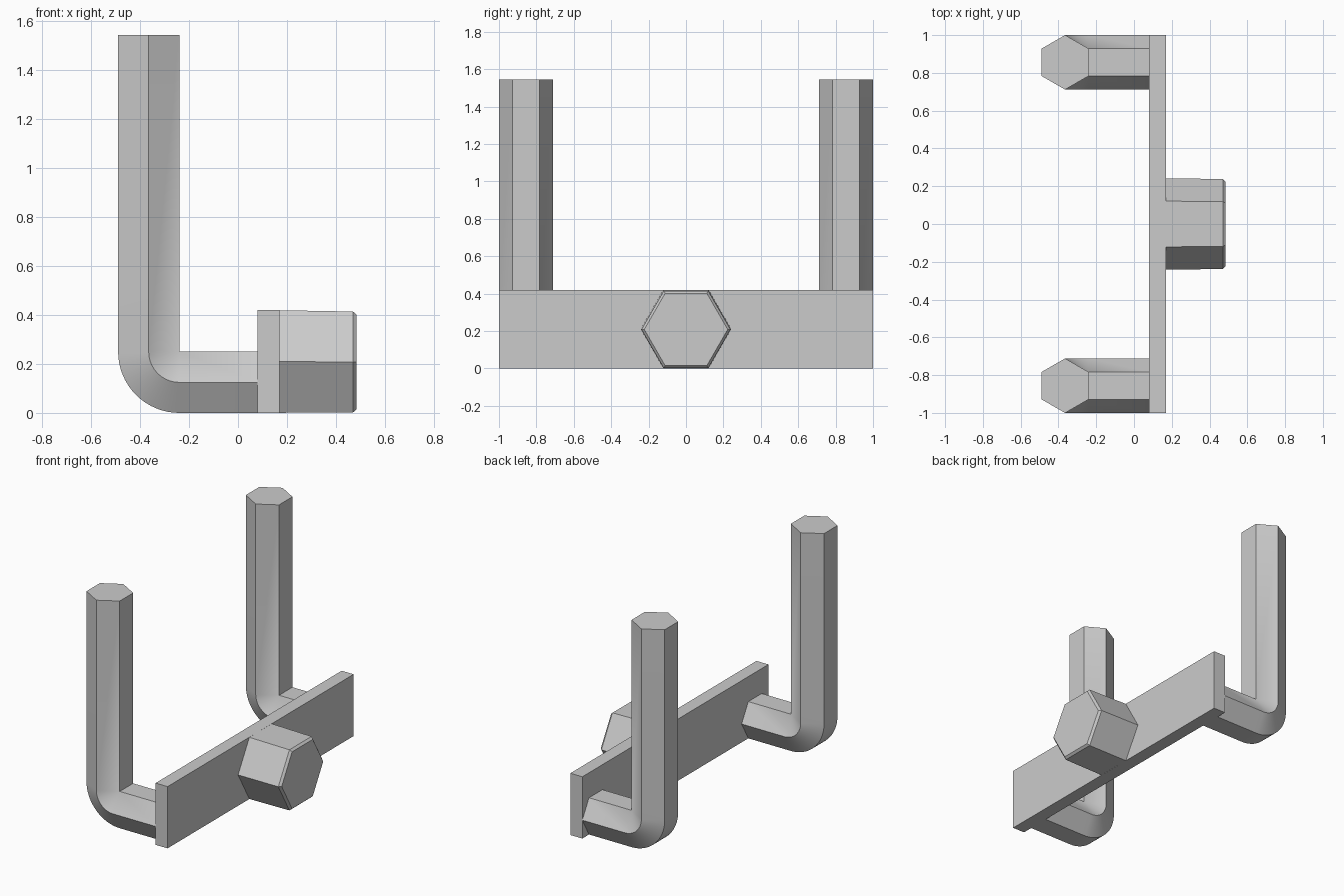
import bpy, bmesh, math

if "Cube" in bpy.data.objects:
    bpy.data.objects.remove(bpy.data.objects["Cube"], do_unlink=True)

grey = bpy.data.materials.new("light grey")
grey.use_nodes = True
colour = (0.6, 0.6, 0.6, 1)
grey.diffuse_color = colour
grey.node_tree.nodes["Principled BSDF"].inputs["Base Color"].default_value = colour


def loft(name, rings):
    """Skin a list of equal-length point rings and cap both ends."""
    bm = bmesh.new()
    loops = [[bm.verts.new(p) for p in ring] for ring in rings]
    for a, b in zip(loops, loops[1:]):
        for i in range(len(a)):
            j = (i + 1) % len(a)
            bm.faces.new((a[i], a[j], b[j], b[i]))
    bm.faces.new(loops[0][::-1])
    bm.faces.new(loops[-1])
    bmesh.ops.remove_doubles(bm, verts=bm.verts, dist=0.0002)
    bmesh.ops.recalc_face_normals(bm, faces=bm.faces)
    mesh = bpy.data.meshes.new(name)
    bm.to_mesh(mesh)
    bm.free()
    mesh.materials.append(grey)
    obj = bpy.data.objects.new(name, mesh)
    bpy.context.collection.objects.link(obj)
    return obj


def hexagon(radius):
    """Points as (across, up), with corners at the sides and flats above and below."""
    return [(radius * math.cos(i * math.pi / 3), radius * math.sin(i * math.pi / 3))
            for i in range(6)]


# Flat cross plate
loft("cross_plate", [[(x, -1, 0), (x, 1, 0), (x, 1, 0.42), (x, -1, 0.42)]
                     for x in (0.08, 0.17)])

# Hexagonal knob, slightly tapered with a chamfered end
knob_stations = [(0.165, 0.242, 0.21), (0.47, 0.238, 0.208), (0.485, 0.223, 0.208)]
loft("hex_knob", [[(x, y, z + up) for y, up in hexagon(r)]
                  for x, r, z in knob_stations])

# Two hexagonal bars, each bent upward through a quarter turn
RADIUS = 0.1443
BEND = 0.125
CORNER_X, CORNER_Z = -0.24, 0.25
TOP = 1.545
STEPS = 16


def bar_ring(cx, cz, angle, y):
    # angle is the outward direction from the bend centre
    return [(cx + out * math.cos(angle), y + across, cz + out * math.sin(angle))
            for across, out in hexagon(RADIUS)]


for name, y in (("front_bar", -0.856), ("back_bar", 0.856)):
    rings = [bar_ring(0.085, CORNER_Z - BEND, -math.pi / 2, y)]
    for s in range(STEPS + 1):
        a = -math.pi / 2 - math.pi / 2 * s / STEPS
        rings.append(bar_ring(CORNER_X + BEND * math.cos(a),
                              CORNER_Z + BEND * math.sin(a), a, y))
    rings.append(bar_ring(CORNER_X - BEND, TOP, -math.pi, y))
    bar = loft(name, rings)
    bpy.ops.object.select_all(action="DESELECT")
    bar.select_set(True)
    bpy.context.view_layer.objects.active = bar
    bpy.ops.object.shade_smooth_by_angle(angle=math.radians(30))
